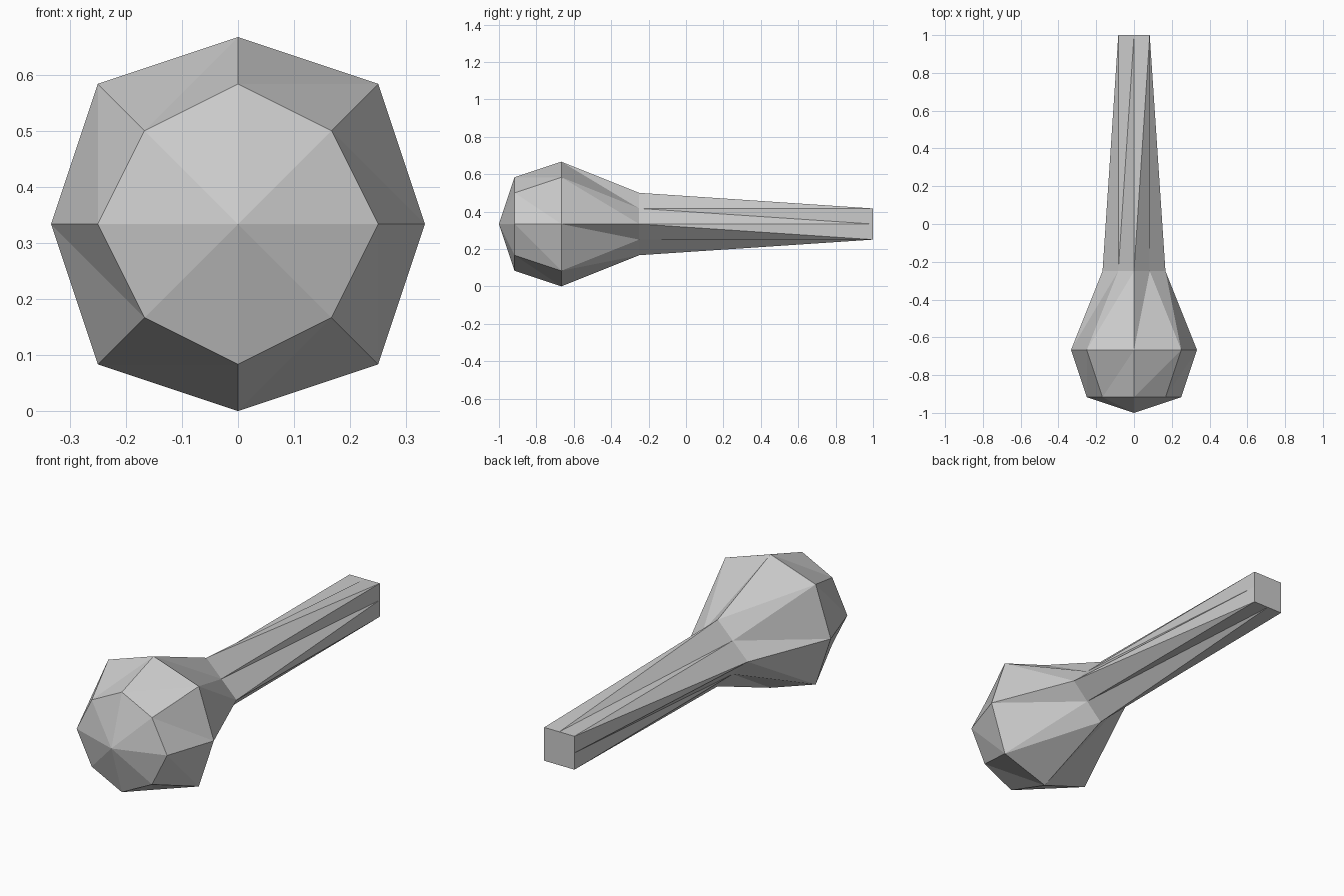
import bpy
import bmesh

cube = bpy.data.objects.get("Cube")
if cube:
    bpy.data.objects.remove(cube, do_unlink=True)

U = 1 / 12          # modelling grid step
CENTRE = 4 * U      # height of the long axis

grey = bpy.data.materials.new("plain_grey")
grey.use_nodes = True
colour = (0.6, 0.6, 0.6, 1)
grey.diffuse_color = colour
grey.node_tree.nodes["Principled BSDF"].inputs["Base Color"].default_value = colour

bm = bmesh.new()


def ring(y, axis, diag):
    """Eight points, clockwise from the top as seen from the front."""
    a, d = axis, diag
    points = [(0, a), (d, d), (a, 0), (d, -d), (0, -a), (-d, -d), (-a, 0), (-d, d)]
    return [bm.verts.new((x * U, y * U, CENTRE + z * U)) for x, z in points]


# Head rings, neck ring and square handle end
rings = [ring(-11, 3, 2), ring(-8, 4, 3), ring(-3, 2, 1), ring(12, 1, 1)]

# Pointed front of the head
tip = bm.verts.new((0, -12 * U, CENTRE))
for i in range(8):
    bm.faces.new((tip, rings[0][i], rings[0][(i + 1) % 8]))

# Twisted triangle bands along the body
for a, b in zip(rings, rings[1:]):
    for i in range(8):
        j = (i + 1) % 8
        bm.faces.new((a[i], b[j], a[j]))
        bm.faces.new((a[i], b[i], b[j]))

# Flat handle end
bm.faces.new(rings[-1])
bmesh.ops.recalc_face_normals(bm, faces=bm.faces)

mesh = bpy.data.meshes.new("club_body")
bm.to_mesh(mesh)
bm.free()
mesh.materials.append(grey)
bpy.context.collection.objects.link(bpy.data.objects.new("club_body", mesh))
